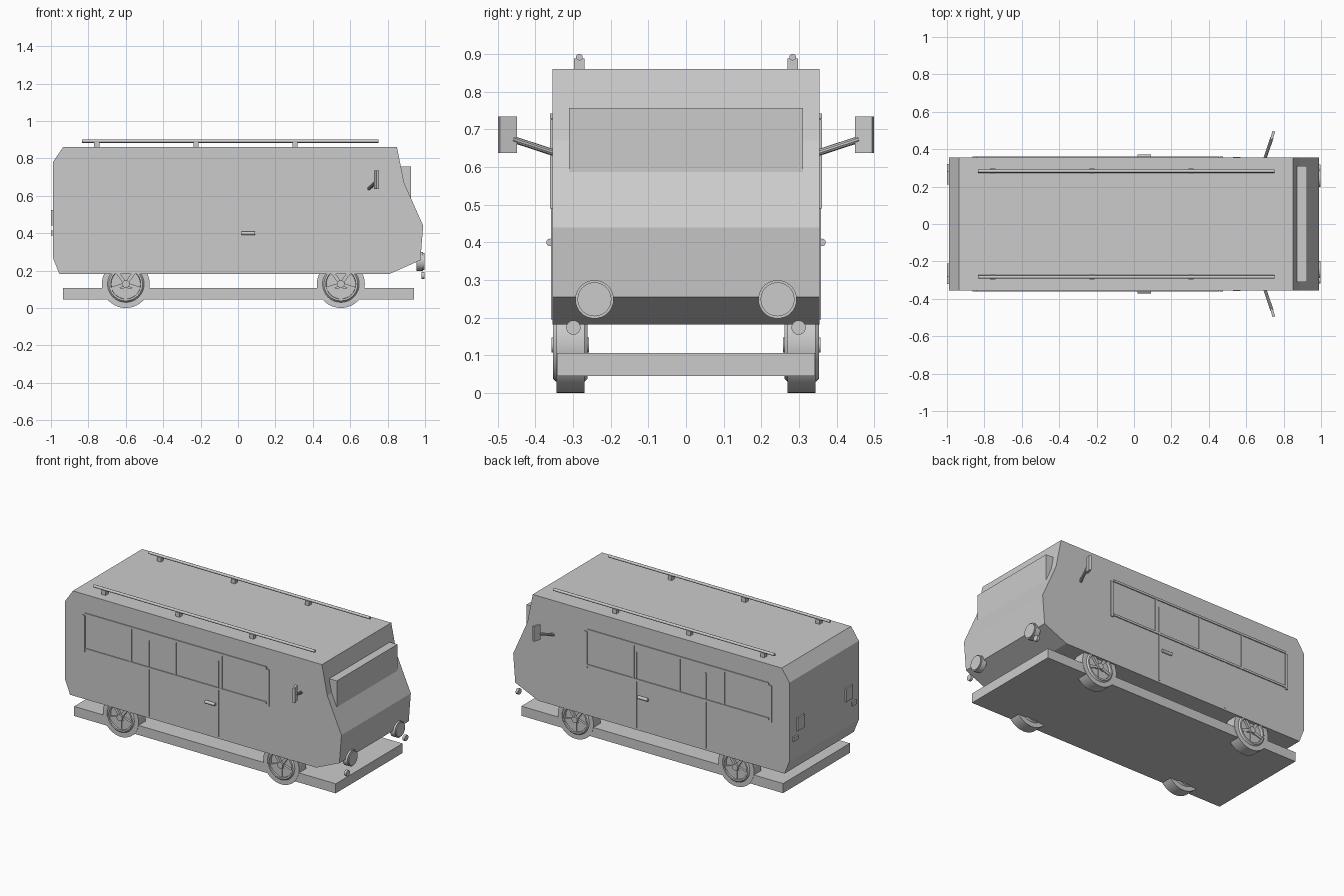
import bpy, bmesh, math
from mathutils import Vector, Matrix

old = bpy.data.objects.get("Cube")
if old:
    bpy.data.objects.remove(old, do_unlink=True)

grey = bpy.data.materials.new("plain grey")
grey.use_nodes = True
GREY = (0.6, 0.6, 0.6, 1)
grey.diffuse_color = GREY
grey.node_tree.nodes["Principled BSDF"].inputs["Base Color"].default_value = GREY


def finish(name, bm, smooth=False):
    bmesh.ops.recalc_face_normals(bm, faces=bm.faces)
    mesh = bpy.data.meshes.new(name)
    bm.to_mesh(mesh)
    bm.free()
    mesh.materials.append(grey)
    ob = bpy.data.objects.new(name, mesh)
    bpy.context.collection.objects.link(ob)
    if smooth:
        bpy.ops.object.select_all(action='DESELECT')
        ob.select_set(True)
        bpy.context.view_layer.objects.active = ob
        bpy.ops.object.shade_smooth_by_angle(angle=math.radians(35))
    return ob


def add_box(bm, lo, hi, turn=Matrix()):
    lo, hi = Vector(lo), Vector(hi)
    m = Matrix.Translation((lo + hi) / 2) @ turn @ Matrix.Diagonal((*(hi - lo), 1))
    bmesh.ops.create_cube(bm, size=1, matrix=m)


def add_rod(bm, a, b, r, sides=16):
    a, b = Vector(a), Vector(b)
    m = Matrix.Translation((a + b) / 2) @ (b - a).to_track_quat('Z', 'Y').to_matrix().to_4x4()
    bmesh.ops.create_cone(bm, cap_ends=True, segments=sides, radius1=r, radius2=r,
                          depth=(b - a).length, matrix=m)


def box(name, lo, hi):
    bm = bmesh.new()
    add_box(bm, lo, hi)
    return finish(name, bm)


# Body shell: side outline extruded across the width
W = 0.355
outline = [(-0.99, 0.78), (-0.935, 0.86), (0.85, 0.86), (0.888, 0.67), (0.99, 0.44),
           (0.975, 0.255), (0.81, 0.182), (-0.955, 0.182), (-0.99, 0.27)]
bm = bmesh.new()
face = bm.faces.new([bm.verts.new((x, -W, z)) for x, z in outline])
ext = bmesh.ops.extrude_face_region(bm, geom=[face])
bmesh.ops.translate(bm, vec=(0, 2 * W, 0),
                    verts=[v for v in ext["geom"] if isinstance(v, bmesh.types.BMVert)])
finish("body_shell", bm)

box("windscreen", (0.84, -0.31, 0.585), (0.925, 0.31, 0.757))
box("chassis_slab", (-0.935, -0.342, 0.045), (0.94, 0.342, 0.107))


def wheel(name, x, y):
    # Tyre and dished rim, revolved around the axle
    R = 0.128
    profile = [(0, -0.026), (0.078, -0.026), (0.08, -0.046), (0.09, -0.046), (0.098, -0.037), (R, -0.037)]
    profile += [(r, -h) for r, h in reversed(profile)]
    bm = bmesh.new()
    vs = [bm.verts.new((r, h, 0)) for r, h in profile]
    edges = [bm.edges.new(p) for p in zip(vs, vs[1:])]
    bmesh.ops.spin(bm, geom=vs + edges, axis=(0, 1, 0), cent=(0, 0, 0),
                   angle=math.tau, steps=40, use_duplicate=False)
    bmesh.ops.remove_doubles(bm, verts=bm.verts, dist=0.0002)
    # Hub and five spokes on both faces
    add_rod(bm, (0, -0.05, 0), (0, 0.05, 0), 0.02)
    for i in range(5):
        turn = Matrix.Rotation(math.tau * i / 5 + math.pi / 2, 4, 'Y')
        spoke = bmesh.ops.create_cube(bm, size=1, matrix=turn @ Matrix.Translation((0.047, 0, 0))
                                      @ Matrix.Diagonal((0.066, 0.08, 0.018, 1)))
    bmesh.ops.translate(bm, vec=(x, y, R), verts=bm.verts)
    finish(name, bm, True)


for end, x in (("rear", -0.6), ("front", 0.55)):
    for side, s in (("near", -1), ("far", 1)):
        wheel(f"{side}_{end}_wheel", x, s * 0.307)

for side, s in (("near", -1), ("far", 1)):
    # Window frame with three dividers
    bm = bmesh.new()

    def trim(x0, x1, z0, z1, out=0.006):
        add_box(bm, (x0, min(s * (W - 0.01), s * (W + out)), z0),
                (x1, max(s * (W - 0.01), s * (W + out)), z1))

    trim(-0.845, 0.455, 0.728, 0.742)
    trim(-0.845, 0.455, 0.5, 0.514)
    for x in (-0.855, 0.467):
        trim(x - 0.009, x + 0.009, 0.49, 0.727)
    for x in (-0.52, -0.2, 0.13):
        trim(x - 0.008, x + 0.008, 0.508, 0.735, 0.004)
    finish(f"{side}_window_frame", bm)

    # Door edges
    bm = bmesh.new()
    for x in (-0.39, 0.107):
        trim(x - 0.004, x + 0.004, 0.195, 0.685, 0.004)
    finish(f"{side}_door_edges", bm)

    # Door handle
    bm = bmesh.new()
    add_rod(bm, (0.02, s * 0.361, 0.4), (0.09, s * 0.361, 0.4), 0.01)
    finish(f"{side}_door_handle", bm, True)

    # Roof rail on posts
    bm = bmesh.new()
    add_rod(bm, (-0.835, s * 0.283, 0.892), (0.75, s * 0.283, 0.892), 0.009, 12)
    for x in (-0.755, -0.225, 0.305):
        add_box(bm, (x - 0.014, s * 0.283 - 0.014, 0.855), (x + 0.014, s * 0.283 + 0.014, 0.888))
    finish(f"{side}_roof_rail", bm, True)

    # Wing mirror on a slanted arm
    bm = bmesh.new()
    add_rod(bm, (0.7, s * 0.35, 0.638), (0.737, s * 0.46, 0.674), 0.009, 10)
    add_box(bm, (0.734, s * 0.4735 - 0.024, 0.637), (0.748, s * 0.4735 + 0.024, 0.735),
            Matrix.Rotation(-s * 0.3, 4, 'Z'))
    finish(f"{side}_wing_mirror", bm)

    # Headlight with a raised lens, and the small lamp below it
    bm = bmesh.new()
    add_rod(bm, (0.955, s * 0.243, 0.249), (0.99, s * 0.243, 0.249), 0.051, 32)
    add_rod(bm, (0.985, s * 0.243, 0.249), (0.996, s * 0.243, 0.249), 0.045, 32)
    finish(f"{side}_headlight", bm, True)
    bm = bmesh.new()
    add_rod(bm, (0.982, s * 0.299, 0.174), (0.998, s * 0.299, 0.174), 0.019, 24)
    finish(f"{side}_lower_lamp", bm, True)

    # Tail lights
    box(f"{side}_tail_light", (-1, s * 0.247 - 0.035, 0.44), (-0.98, s * 0.247 + 0.035, 0.525))
    box(f"{side}_small_tail_light", (-1, s * 0.3 - 0.022, 0.388), (-0.98, s * 0.3 + 0.022, 0.414))
